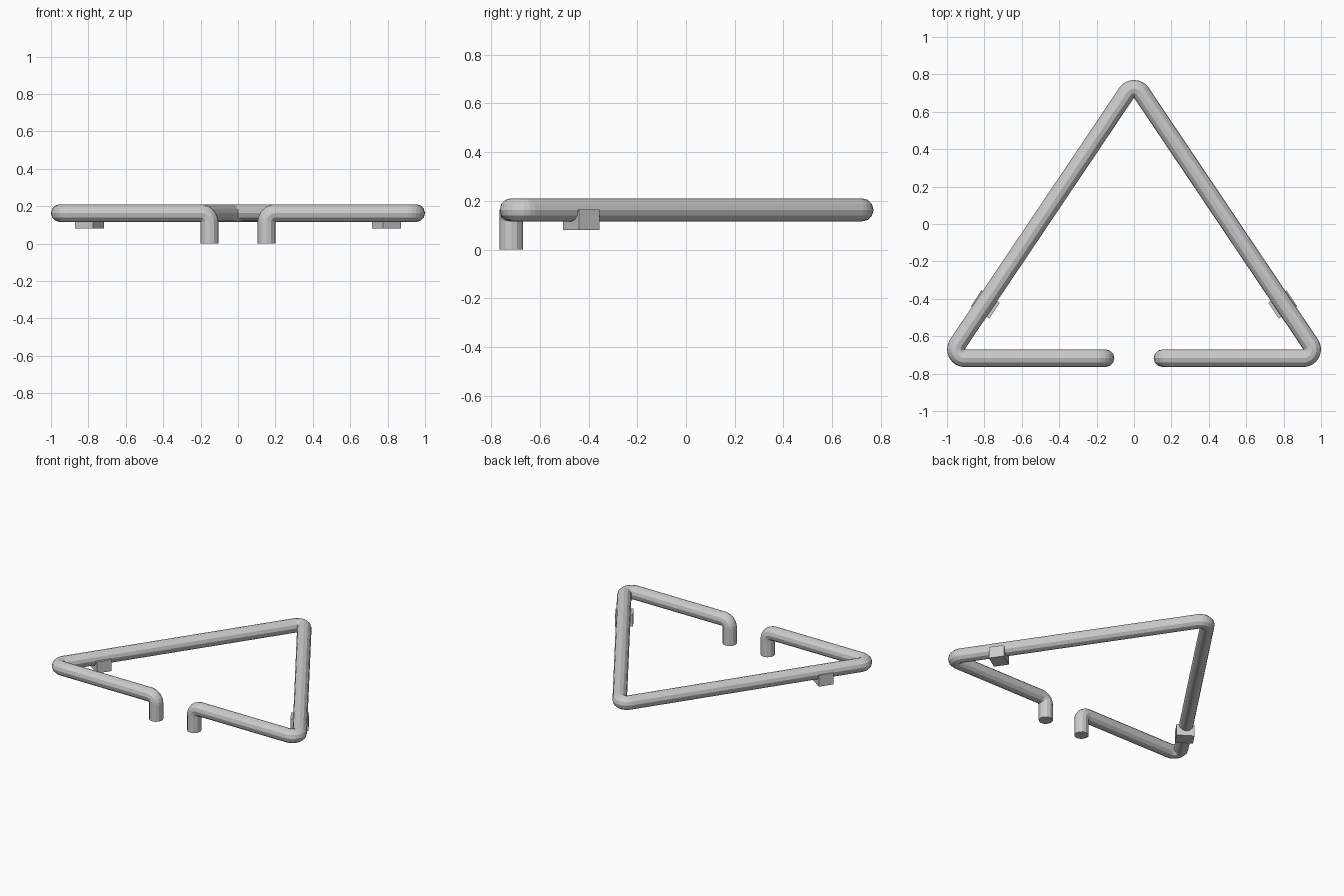
import bpy
from math import sin, cos, radians, atan2, degrees

if "Cube" in bpy.data.objects:
    bpy.data.objects.remove(bpy.data.objects["Cube"])

R = 0.0475           # tube radius, also the centreline bend radius
Z = 0.163            # height of the tube centreline
CX, CY, TOP = 0.905, -0.67, 0.675   # bend centres of the triangle
slope = atan2(TOP - CY, -CX)        # direction of the right-hand side
normal = degrees(slope) - 90        # outward normal angle of that side


def arc(cx, cy, a0, a1, steps):
    return [(cx + R * cos(radians(a0 + (a1 - a0) * i / steps)),
             cy + R * sin(radians(a0 + (a1 - a0) * i / steps)))
            for i in range(steps + 1)]


# Right half of the path: apex, corner, front bar, bent foot
half = [(x, y, Z) for x, y in arc(0, TOP, 90, normal, 4)]
half += [(x, y, Z) for x, y in arc(CX, CY, normal, -90, 8)]
half += [(x, CY - R, z) for x, z in arc(0.2, Z - R, 90, 180, 6)]
half.append((0.2 - R, CY - R, 0))
path = [(-x, y, z) for x, y, z in reversed(half[1:])] + half

# Bent tube frame
curve = bpy.data.curves.new("tube_frame", 'CURVE')
curve.dimensions = '3D'
curve.bevel_depth = R
curve.bevel_resolution = 4
curve.use_fill_caps = True
spline = curve.splines.new('POLY')
spline.points.add(len(path) - 1)
for p, co in zip(spline.points, path):
    p.co = (*co, 1)
spline.use_smooth = False
frame = bpy.data.objects.new("tube_frame", curve)
bpy.context.collection.objects.link(frame)

# Small support blocks under both slanted sides
for side, name in ((1, "right_block"), (-1, "left_block")):
    bpy.ops.mesh.primitive_cube_add(size=1, location=(side * 0.795, -0.43, 0.1225),
                                    rotation=(0, 0, side * slope))
    block = bpy.context.object
    block.name = name
    block.scale = (0.102, 0.118, 0.083)
